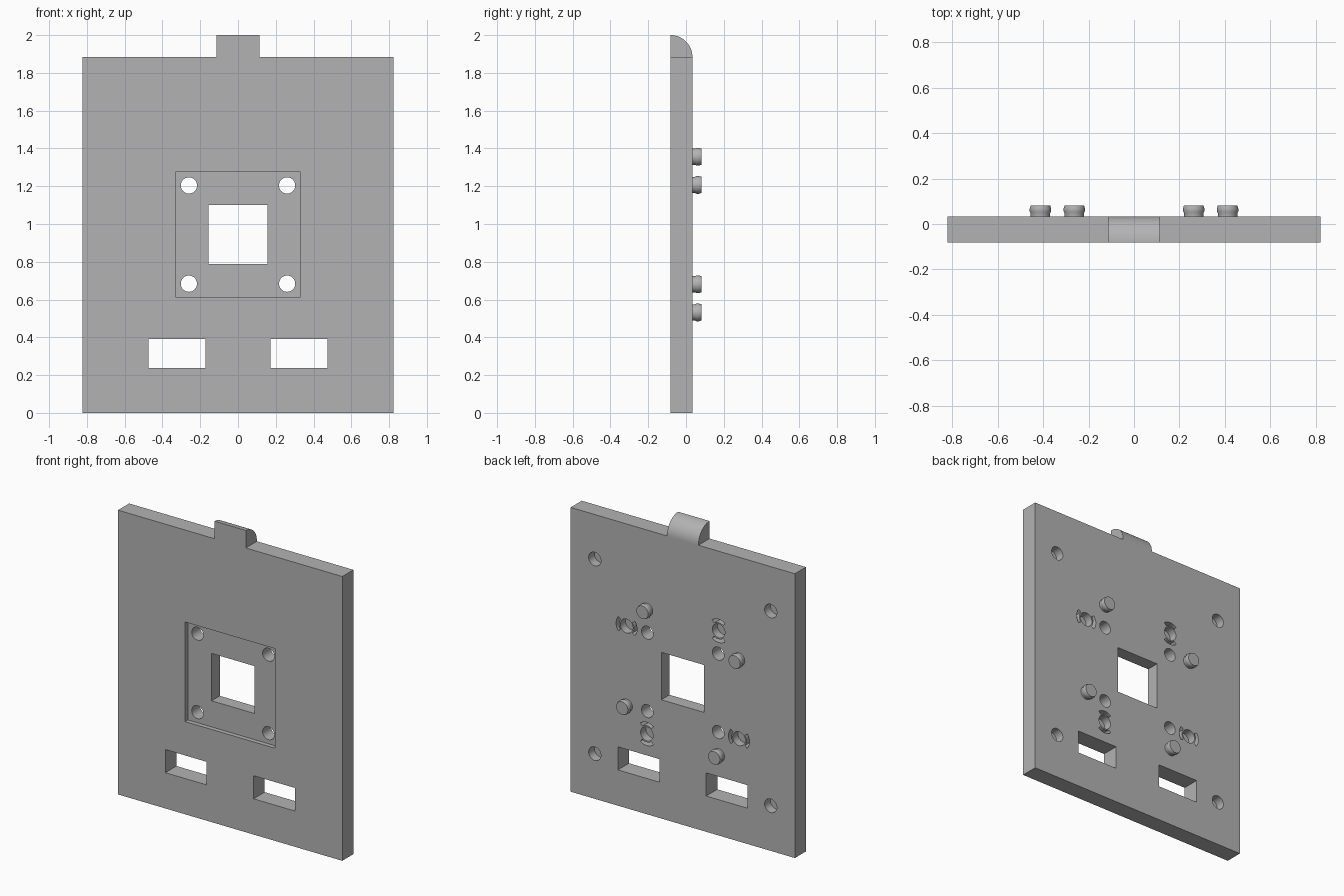
import bpy, bmesh
from math import sin, cos, pi, radians

if "Cube" in bpy.data.objects:
    bpy.data.objects.remove(bpy.data.objects["Cube"])

FRONT, BACK, TIP = -0.082, 0.034, 0.082
THICK = BACK - FRONT
TOP = 2 - THICK
MID = 0.944          # height of the centre of the hole pattern

grey = bpy.data.materials.new("plain grey")
grey.use_nodes = True
grey.diffuse_color = (0.45, 0.45, 0.45, 1)
grey.node_tree.nodes["Principled BSDF"].inputs["Base Color"].default_value = grey.diffuse_color


def make(name, bm):
    bmesh.ops.recalc_face_normals(bm, faces=bm.faces)
    mesh = bpy.data.meshes.new(name)
    bm.to_mesh(mesh)
    bm.free()
    mesh.materials.append(grey)
    obj = bpy.data.objects.new(name, mesh)
    bpy.context.collection.objects.link(obj)
    return obj


def prism(bm, outline, y0, y1):
    """Extrude an x-z outline from y0 to y1."""
    face = bm.faces.new([bm.verts.new((x, y0, z)) for x, z in outline])
    ext = bmesh.ops.extrude_face_region(bm, geom=[face])
    moved = [v for v in ext["geom"] if isinstance(v, bmesh.types.BMVert)]
    bmesh.ops.translate(bm, verts=moved, vec=(0, y1 - y0, 0))


def rect(x0, x1, z0, z1):
    return [(x0, z0), (x1, z0), (x1, z1), (x0, z1)]


def arc(cx, cz, r, start, end, steps):
    angles = [start + (end - start) * i / steps for i in range(steps + 1)]
    return [(cx + r * cos(a), cz + r * sin(a)) for a in angles]


def circle(cx, cz, r):
    return arc(cx, cz, r, 0, 2 * pi, 32)[:-1]


def quarter_turns(x, z):
    """Four positions around the pattern centre, with their turn angle."""
    for i in range(4):
        yield x, MID + z, i * pi / 2
        x, z = -z, x


def smooth(obj):
    bpy.ops.object.select_all(action='DESELECT')
    obj.select_set(True)
    bpy.context.view_layer.objects.active = obj
    bpy.ops.object.shade_smooth_by_angle(angle=radians(30))


def cut(target, bm):
    cutter = make("cutter", bm)
    cutter.hide_render = True
    mod = target.modifiers.new("cut", 'BOOLEAN')
    mod.operation = 'DIFFERENCE'
    mod.solver = 'EXACT'
    mod.object = cutter
    bpy.context.view_layer.objects.active = target
    bpy.ops.object.modifier_apply(modifier=mod.name)
    bpy.data.objects.remove(cutter)


# Main plate
bm = bmesh.new()
prism(bm, rect(-0.822, 0.822, 0, TOP), FRONT, BACK)
plate = make("plate", bm)

# Shallow square recess in the front
bm = bmesh.new()
prism(bm, rect(-0.33, 0.33, MID - 0.33, MID + 0.33), FRONT - 0.1, FRONT + 0.03)
cut(plate, bm)

# Openings through the plate: window, two slots, four screw holes
bm = bmesh.new()
prism(bm, rect(-0.157, 0.157, MID - 0.157, MID + 0.157), -0.3, 0.3)
for x in (-0.475, 0.172):
    prism(bm, rect(x, x + 0.303, 0.237, 0.39), -0.3, 0.3)
for x, z, turn in quarter_turns(0.26, 0.26):
    prism(bm, circle(x, z, 0.043), -0.3, 0.3)
cut(plate, bm)

# Blind corner holes, and sockets with a curved relief slot on two sides
bm = bmesh.new()
for x, z, turn in quarter_turns(0.645, 0.645):
    prism(bm, circle(x, z, 0.045), BACK - 0.06, BACK + 0.1)
for x, z, turn in quarter_turns(0.412, 0.263):
    prism(bm, circle(x, z, 0.046), BACK - 0.055, BACK + 0.1)
    for side in (turn, turn + pi):
        a, b = side - radians(38), side + radians(38)
        slot = arc(x, z, 0.077, a, b, 10) + arc(x, z, 0.055, b, a, 10)
        prism(bm, slot, BACK - 0.055, BACK + 0.1)
cut(plate, bm)
smooth(plate)

# Tab on the top edge, rounded towards the back
bm = bmesh.new()
profile = [(FRONT, TOP)] + arc(FRONT, TOP, THICK, 0, pi / 2, 20)
face = bm.faces.new([bm.verts.new((-0.115, y, z)) for y, z in profile])
ext = bmesh.ops.extrude_face_region(bm, geom=[face])
bmesh.ops.translate(bm, vec=(0.23, 0, 0),
                    verts=[v for v in ext["geom"] if isinstance(v, bmesh.types.BMVert)])
smooth(make("top_tab", bm))

# Snap pegs on the back, slightly wider near the tip
peg = [(0.043, BACK - 0.004), (0.043, BACK + 0.014), (0.047, BACK + 0.022),
       (0.047, BACK + 0.034), (0.043, TIP)]
for i, (x, z, turn) in enumerate(quarter_turns(0.263, 0.412)):
    bm = bmesh.new()
    rings = [[bm.verts.new((px, y, pz)) for px, pz in circle(x, z, r)] for r, y in peg]
    for low, high in zip(rings, rings[1:]):
        for k in range(32):
            n = (k + 1) % 32
            bm.faces.new((low[k], low[n], high[n], high[k]))
    bm.faces.new(rings[0])
    bm.faces.new(rings[-1])
    smooth(make(f"peg_{i + 1}", bm))
